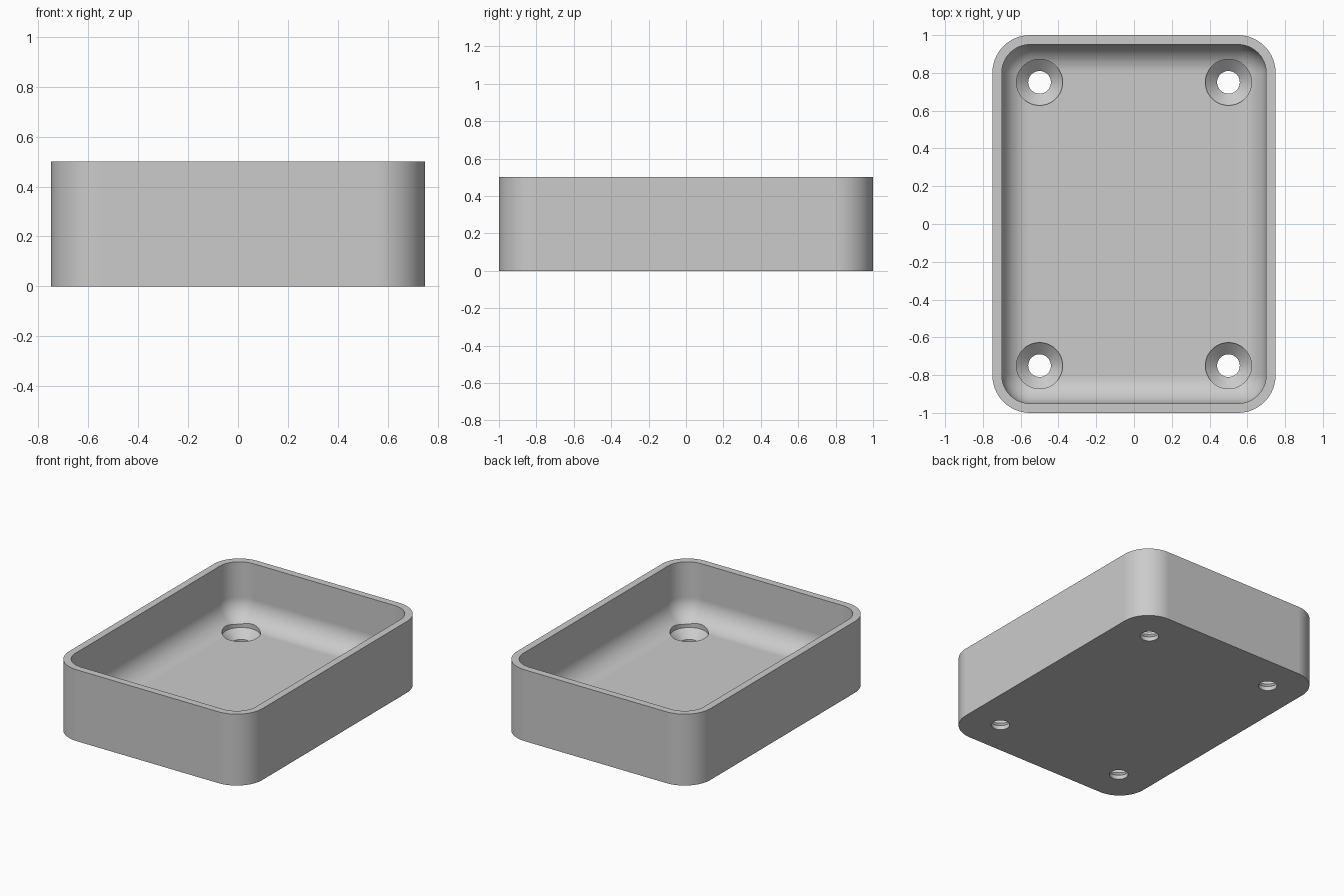
import bpy, bmesh, math
from math import sin, cos, pi

cube = bpy.data.objects.get("Cube")
if cube:
    bpy.data.objects.remove(cube)

WIDTH, LENGTH, HEIGHT = 1.5, 2.0, 0.5
WALL, FLOOR = 0.05, 0.1
OUTER_R = 0.2
FILLET = OUTER_R - WALL
STEPS = 16

grey = bpy.data.materials.new("plain_grey")
grey.use_nodes = True
grey.diffuse_color = (0.6, 0.6, 0.6, 1)
grey.node_tree.nodes["Principled BSDF"].inputs["Base Color"].default_value = (0.6, 0.6, 0.6, 1)


def rounded_ring(bm, inset, z):
    """Ring of vertices following the tray outline, moved inward by inset."""
    r = max(OUTER_R - inset, 0)
    cx, cy = WIDTH / 2 - OUTER_R, LENGTH / 2 - OUTER_R
    ring = []
    for k, (sx, sy) in enumerate([(1, 1), (-1, 1), (-1, -1), (1, -1)]):
        for i in range(STEPS + 1):
            a = pi / 2 * (k + i / STEPS)
            ring.append(bm.verts.new((sx * cx + r * cos(a), sy * cy + r * sin(a), z)))
    return ring


def skin(bm, rings):
    """Join closed rings with quads and cap both ends."""
    for low, high in zip(rings, rings[1:]):
        n = len(low)
        for i in range(n):
            j = (i + 1) % n
            bm.faces.new((low[i], low[j], high[j], high[i]))
    bm.faces.new(rings[0])
    bm.faces.new(rings[-1])
    bmesh.ops.remove_doubles(bm, verts=bm.verts, dist=1e-5)
    bmesh.ops.recalc_face_normals(bm, faces=bm.faces)


def to_object(bm, name):
    mesh = bpy.data.meshes.new(name)
    bm.to_mesh(mesh)
    bm.free()
    mesh.materials.append(grey)
    obj = bpy.data.objects.new(name, mesh)
    bpy.context.collection.objects.link(obj)
    return obj


# Tray shell: outer wall, rim, inner wall and fillet down to the floor
profile = [(0, 0), (0, HEIGHT), (WALL, HEIGHT)]
for i in range(STEPS + 1):
    a = pi / 2 * i / STEPS
    profile.append((WALL + FILLET * (1 - cos(a)), FLOOR + FILLET * (1 - sin(a))))
bm = bmesh.new()
skin(bm, [rounded_ring(bm, inset, z) for inset, z in profile])
tray = to_object(bm, "tray")

# Countersunk screw holes: through hole, cone, then shallow recess
hole_profile = [(0.06, -0.1), (0.06, 0.03), (0.122, 0.085), (0.122, 0.3)]
for sx in (-1, 1):
    for sy in (-1, 1):
        bm = bmesh.new()
        rings = [[bm.verts.new((sx * 0.5 + r * cos(t * pi / 24), sy * 0.75 + r * sin(t * pi / 24), z))
                  for t in range(48)] for r, z in hole_profile]
        skin(bm, rings)
        cutter = to_object(bm, "screw_hole_cutter")
        cutter.hide_render = True
        mod = tray.modifiers.new("screw_hole", "BOOLEAN")
        mod.operation = "DIFFERENCE"
        mod.solver = "EXACT"
        mod.object = cutter
        bpy.context.view_layer.objects.active = tray
        bpy.ops.object.modifier_apply(modifier=mod.name)
        bpy.data.objects.remove(cutter)

# Smooth the curved walls, keep rim and hole edges crisp
bpy.ops.object.select_all(action="DESELECT")
tray.select_set(True)
bpy.context.view_layer.objects.active = tray
bpy.ops.object.shade_smooth_by_angle(angle=math.radians(30))
weighted = tray.modifiers.new("flat_face_normals", "WEIGHTED_NORMAL")
weighted.keep_sharp = True
